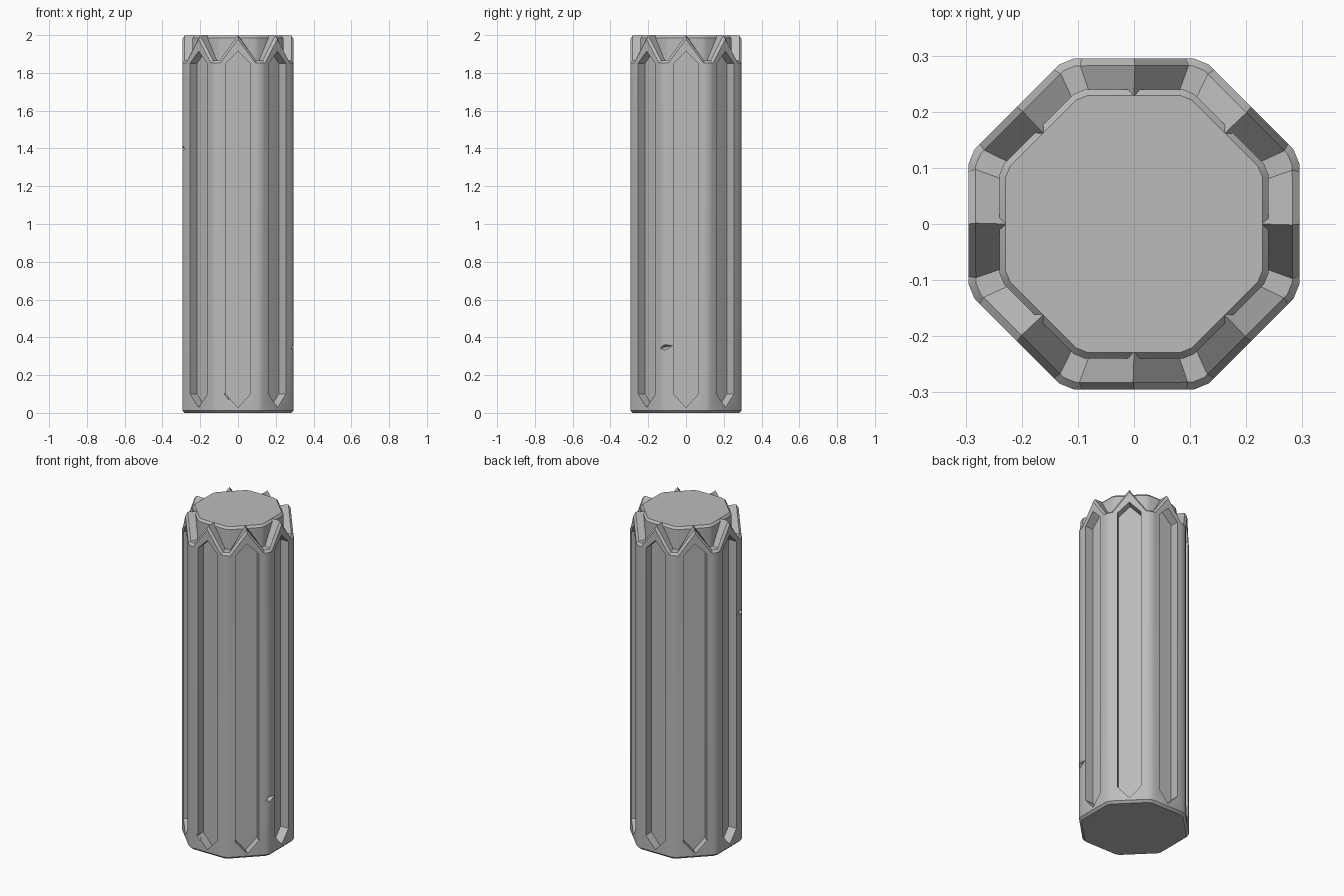
import bpy, bmesh, math
from mathutils import Matrix, Vector

cube = bpy.data.objects.get("Cube")
if cube:
    bpy.data.objects.remove(cube)

OUTER, FLOOR, INNER = 0.295, 0.242, 0.229     # apothems
HALF = 0.107                                  # half width of each flat side
PANEL = 0.065                                 # half width of each recess
VALLEY, PEAK = 1.865, 2.0

stone = bpy.data.materials.new("grey stone")
stone.use_nodes = True
stone.diffuse_color = (0.5, 0.5, 0.5, 1)
stone.node_tree.nodes["Principled BSDF"].inputs["Base Color"].default_value = (0.5, 0.5, 0.5, 1)


def make_object(name, bm):
    bmesh.ops.recalc_face_normals(bm, faces=bm.faces)
    mesh = bpy.data.meshes.new(name)
    bm.to_mesh(mesh)
    bm.free()
    mesh.materials.append(stone)
    obj = bpy.data.objects.new(name, mesh)
    bpy.context.collection.objects.link(obj)
    return obj


def smooth(obj):
    bpy.ops.object.select_all(action="DESELECT")
    obj.select_set(True)
    bpy.context.view_layer.objects.active = obj
    bpy.ops.object.shade_smooth_by_angle(angle=math.radians(30))


def side_point(side, t, apothem, z):
    """Point on one of the eight sides, t measured along the side."""
    return Matrix.Rotation(side * math.pi / 4, 3, "Z") @ Vector((t, -apothem, z))


def shrink(t, apothem):
    return t * apothem / OUTER


# Fluted shaft with recessed pointed panels and a zigzag crown
bm = bmesh.new()
cache = {}


def vert(side, t, apothem, z):
    p = side_point(side, t, apothem, z)
    key = tuple(round(c, 4) + 0.0 for c in p)
    if key not in cache:
        cache[key] = bm.verts.new(p)
    return cache[key]


window = [(0, 0.028), (PANEL, 0.1), (PANEL, 1.85), (0, 1.915)]
crown = [(HALF, VALLEY), (0.1, VALLEY), (0, PEAK)]
bottom, inner_cap, rim_edges = [], [], []
for side in range(8):
    for s in (-1, 1):
        # flat half of the side, around its half of the recess
        outline = [(0, 0), (HALF, 0)] + crown + window[::-1]
        bm.faces.new([vert(side, s * t, OUTER, z) for t, z in outline])
        # recess walls
        for (t0, z0), (t1, z1) in zip(window, window[1:]):
            bm.faces.new([vert(side, s * t0, OUTER, z0), vert(side, s * t1, OUTER, z1),
                          vert(side, s * t1, FLOOR, z1), vert(side, s * t0, FLOOR, z0)])
        # sloping top of the crown
        for (t0, z0), (t1, z1) in zip(crown, crown[1:]):
            a, b = vert(side, s * t0, OUTER, z0), vert(side, s * t1, OUTER, z1)
            f = bm.faces.new([a, b, vert(side, s * shrink(t1, INNER), INNER, z1),
                              vert(side, s * shrink(t0, INNER), INNER, z0)])
            rim_edges.append(bm.edges.get((a, b)))
        # hidden inner wall
        wall = [(shrink(t, INNER), z) for t, z in crown]
        wall += [(0, 1.75), (shrink(HALF, INNER), 1.75)]
        bm.faces.new([vert(side, s * t, INNER, z) for t, z in wall])
    # recess floor
    loop = window + [(-t, z) for t, z in window[2:0:-1]]
    bm.faces.new([vert(side, t, FLOOR, z) for t, z in loop])
    # narrow strip round the corner to the next side
    nxt = (side + 1) % 8
    levels = [(OUTER, 0), (OUTER, VALLEY), (INNER, VALLEY), (INNER, 1.75)]
    for (a0, z0), (a1, z1) in zip(levels, levels[1:]):
        bm.faces.new([vert(side, shrink(HALF, a0), a0, z0), vert(nxt, -shrink(HALF, a0), a0, z0),
                      vert(nxt, -shrink(HALF, a1), a1, z1), vert(side, shrink(HALF, a1), a1, z1)])
    rim_edges.append(bm.edges.get((vert(side, HALF, OUTER, VALLEY), vert(nxt, -HALF, OUTER, VALLEY))))
    bottom += [vert(side, t, OUTER, 0) for t in (-HALF, 0, HALF)]
    inner_cap += [vert(side, t, INNER, 1.75) for t in (-shrink(HALF, INNER), 0, shrink(HALF, INNER))]
base = bm.faces.new(bottom)
bm.faces.new(inner_cap)
bmesh.ops.recalc_face_normals(bm, faces=bm.faces)
bmesh.ops.bevel(bm, geom=rim_edges + list(base.edges), offset=0.013, offset_type="OFFSET",
                segments=1, profile=0.5, affect="EDGES", clamp_overlap=True)
shaft = make_object("fluted_shaft", bm)

# Small chips knocked out of the edges: location, half size, tilt about x
chips = [((0.297, -0.115, 0.347), (0.03, 0.05, 0.017), 0.2),
         ((-0.297, -0.115, 1.4), (0.035, 0.045, 0.016), 0.1),
         ((-0.05, -0.297, 0.1), (0.025, 0.02, 0.035), 0.0)]
for loc, size, tilt in chips:
    bm = bmesh.new()
    bmesh.ops.create_uvsphere(bm, u_segments=4, v_segments=2, radius=1)
    bm.transform(Matrix.LocRotScale(Vector(loc), Matrix.Rotation(tilt, 3, "X"), Vector(size)))
    cutter = make_object("chip_cutter", bm)
    cutter.hide_render = True
    mod = shaft.modifiers.new("chip", "BOOLEAN")
    mod.operation = "DIFFERENCE"
    mod.solver = "EXACT"
    mod.object = cutter
    bpy.context.view_layer.objects.active = shaft
    bpy.ops.object.modifier_apply(modifier=mod.name)
    bpy.data.objects.remove(cutter)
smooth(shaft)

# Core rising inside the crown, with a chamfered top
bm = bmesh.new()
rings = []
for apothem, z in ((0.24, 1.7), (0.24, 1.985), (0.229, 1.998)):
    t = shrink(HALF, apothem)
    rings.append([bm.verts.new(side_point(k, s * t, apothem, z)) for k in range(8) for s in (-1, 1)])
for lower, upper in zip(rings, rings[1:]):
    for i in range(16):
        j = (i + 1) % 16
        bm.faces.new([lower[i], lower[j], upper[j], upper[i]])
bm.faces.new(rings[0])
bm.faces.new(rings[-1])
smooth(make_object("core_cap", bm))
